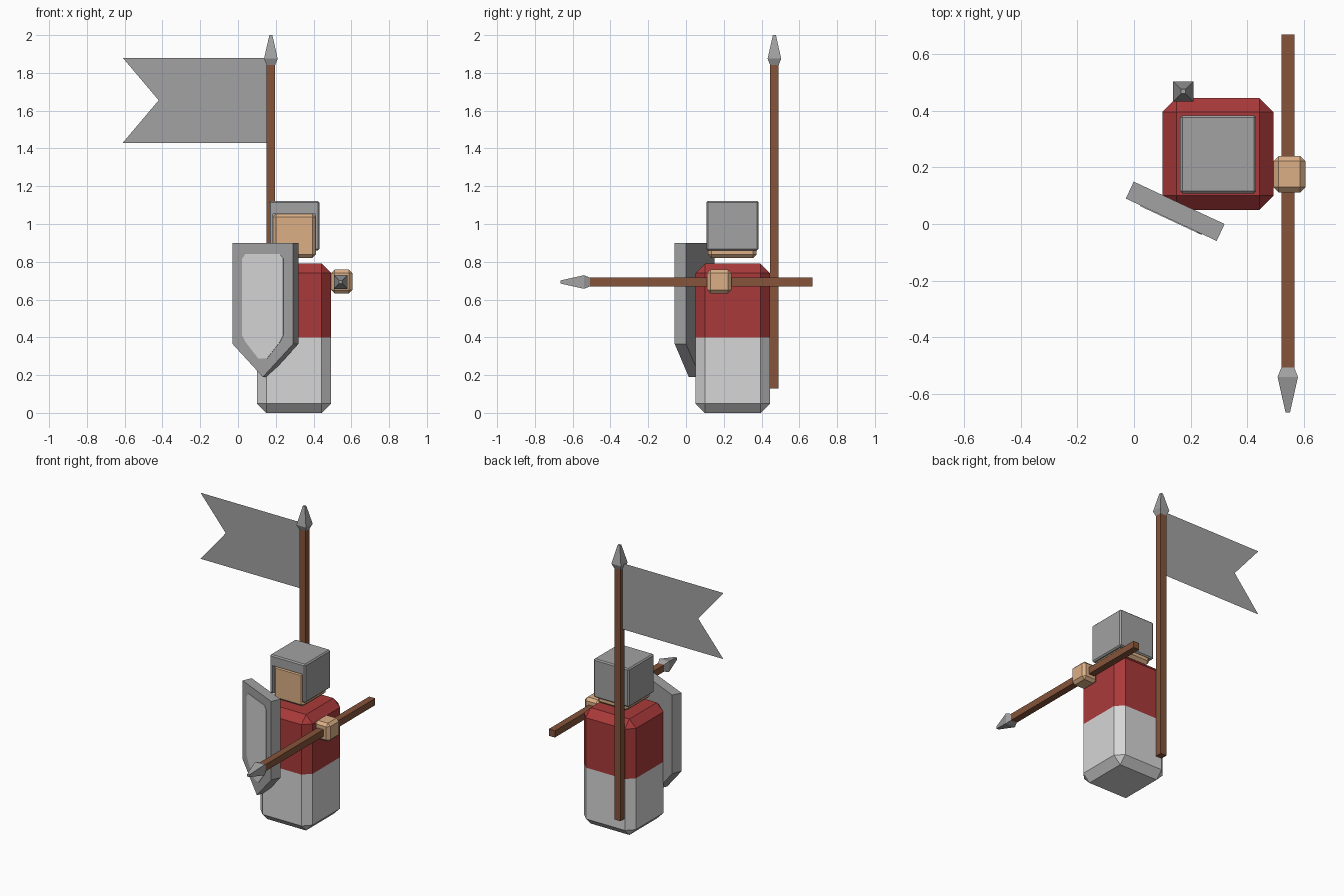
import bpy, bmesh, math
from mathutils import Matrix, Vector

if "Cube" in bpy.data.objects:
    bpy.data.objects.remove(bpy.data.objects["Cube"])


def mat(name, r, g, b):
    m = bpy.data.materials.new(name)
    m.diffuse_color = (r, g, b, 1)
    m.use_nodes = True
    m.node_tree.nodes["Principled BSDF"].inputs["Base Color"].default_value = m.diffuse_color
    return m


STEEL = mat("steel grey", 0.36, 0.36, 0.36)
PALE = mat("pale grey", 0.67, 0.67, 0.67)
RED = mat("red", 0.40, 0.042, 0.042)
SKIN = mat("skin", 0.71, 0.43, 0.24)
WOOD = mat("wood brown", 0.235, 0.088, 0.042)


def finish(name, bm, *mats):
    bmesh.ops.recalc_face_normals(bm, faces=bm.faces)
    me = bpy.data.meshes.new(name)
    bm.to_mesh(me)
    bm.free()
    for m in mats:
        me.materials.append(m)
    ob = bpy.data.objects.new(name, me)
    bpy.context.collection.objects.link(ob)
    return ob


def box_bm(lo, hi, bevel=0):
    lo, hi = Vector(lo), Vector(hi)
    bm = bmesh.new()
    bmesh.ops.create_cube(bm, size=1,
                          matrix=Matrix.Translation((lo + hi) / 2) @ Matrix.Diagonal((*(hi - lo), 1)))
    if bevel:
        bmesh.ops.bevel(bm, geom=bm.edges[:], offset=bevel, segments=1,
                        profile=0.5, affect='EDGES')
    return bm


def prism(name, pts, depth, m, matrix):
    """Outline in local x/z, front face at y=0, extruded backwards by depth."""
    bm = bmesh.new()
    face = bm.faces.new([bm.verts.new((x, 0, z)) for x, z in pts])
    if depth:
        r = bmesh.ops.extrude_face_region(bm, geom=[face])
        new = [v for v in r["geom"] if isinstance(v, bmesh.types.BMVert)]
        bmesh.ops.translate(bm, verts=new, vec=(0, depth, 0))
    bm.transform(matrix)
    return finish(name, bm, m)


def stacked_squares(name, levels, m, matrix):
    """Square sections of half-width h at height z, joined and capped."""
    bm = bmesh.new()
    rings = [[bm.verts.new((sx * h, sy * h, z))
              for sx, sy in ((-1, -1), (1, -1), (1, 1), (-1, 1))] for z, h in levels]
    for a, b in zip(rings, rings[1:]):
        for i in range(4):
            j = (i + 1) % 4
            bm.faces.new((a[i], a[j], b[j], b[i]))
    bm.faces.new(rings[0])
    bm.faces.new(rings[-1])
    bm.transform(matrix)
    return finish(name, bm, m)


def pole(name, length, matrix):
    """Square shaft with a spear point on its +z end."""
    stacked_squares(name + "_shaft", [(0, 0.023), (length, 0.023)], WOOD, matrix)
    stacked_squares(name + "_point", [(length - 0.01, 0.022), (length + 0.025, 0.036),
                                      (length + 0.15, 0.008)], STEEL, matrix)


# body: chamfered block, red above z = 0.4
bm = box_bm((0.10, 0.05, 0), (0.493, 0.445, 0.79), 0.05)
bmesh.ops.bisect_plane(bm, geom=bm.verts[:] + bm.edges[:] + bm.faces[:],
                       plane_co=(0, 0, 0.4), plane_no=(0, 0, 1))
for f in bm.faces:
    f.material_index = 0 if f.calc_center_median().z > 0.4 else 1
finish("body", bm, RED, PALE)

# head and hand
finish("head", box_bm((0.183, 0.116, 0.82), (0.412, 0.374, 1.055), 0.018), SKIN)
finish("hand", box_bm((0.493, 0.112, 0.632), (0.605, 0.24, 0.758), 0.018), SKIN)

# helmet: shell open at the front and below
helmet = finish("helmet", box_bm((0.163, 0.108, 0.86), (0.431, 0.384, 1.122), 0.008), STEEL)
cutter = finish("helmet_cutter", box_bm((0.186, 0.0, 0.7), (0.409, 0.372, 1.052)), STEEL)
cutter.hide_render = True
cutter.hide_viewport = True
mod = helmet.modifiers.new("opening", 'BOOLEAN')
mod.operation = 'DIFFERENCE'
mod.solver = 'EXACT'
mod.object = cutter

# shield with a raised pale panel, turned outwards
place = Matrix.Translation((0.1315, 0.015, 0)) @ Matrix.Rotation(math.radians(-25), 4, 'Z')
half = [(0.177, 0.90), (0.177, 0.365)]
prism("shield", half + [(0, 0.19)] + [(-x, z) for x, z in reversed(half)], 0.066, STEEL, place)
half = [(0.10, 0.842), (0.12, 0.815), (0.12, 0.41), (0.10, 0.375), (0.025, 0.288)]
prism("shield_panel", half + [(-x, z) for x, z in reversed(half)], 0.006, PALE,
      place @ Matrix.Translation((0, -0.003, 0)))

# banner pole on the back, spear pointing forwards
pole("banner_pole", 1.72, Matrix.Translation((0.174, 0.468, 0.13)))
pole("spear", 1.185, Matrix.Translation((0.543, 0.67, 0.693)) @ Matrix.Rotation(math.radians(90), 4, 'X'))

# swallow-tailed flag
prism("flag", [(0.174, 1.43), (0.174, 1.88), (-0.61, 1.88), (-0.42, 1.655), (-0.61, 1.43)],
      0, STEEL, Matrix.Translation((0, 0.468, 0)))
